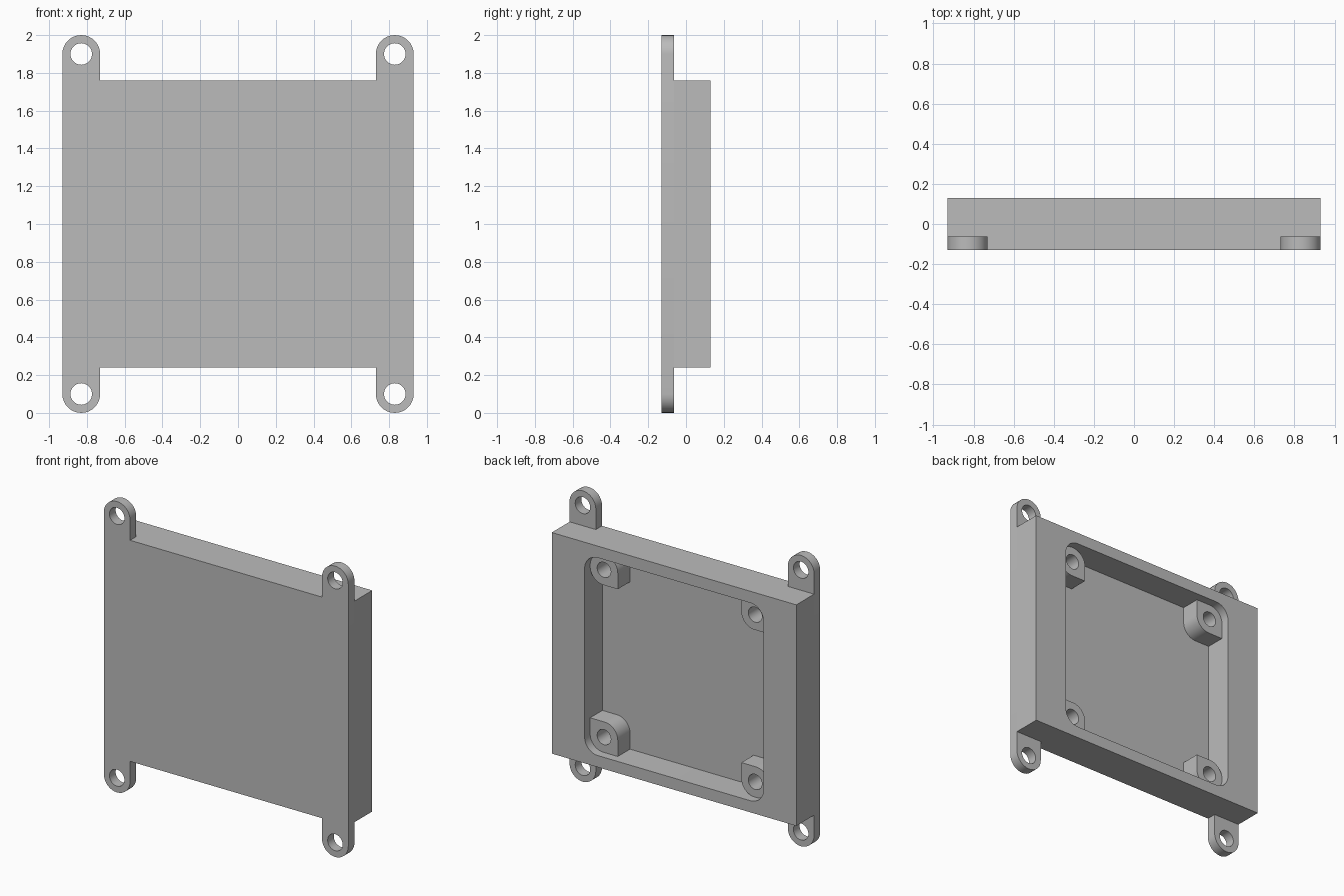
import bpy, bmesh, math

cube = bpy.data.objects.get("Cube")
if cube:
    bpy.data.objects.remove(cube, do_unlink=True)

# Main dimensions
FRONT, FLOOR, BOSS_TOP, BACK = -0.13, -0.063, 0.07, 0.13
HALF_W, LOW, HIGH, MID = 0.93, 0.24, 1.76, 1.0
TAB_X, TAB_R, TAB_HOLE = 0.83, 0.10, 0.057
POCKET, POCKET_R = 0.68, 0.10
BOSS_C, BOSS_HALF, BOSS_HOLE = 0.575, 0.105, 0.052

grey = bpy.data.materials.new("plain_grey")
grey.use_nodes = True
colour = (0.5, 0.5, 0.5, 1)
grey.diffuse_color = colour
grey.node_tree.nodes["Principled BSDF"].inputs["Base Color"].default_value = colour


def arc(cx, cz, r, start, end, steps=16):
    """Points on an arc, angles in degrees."""
    angles = [math.radians(start + (end - start) * i / steps) for i in range(steps + 1)]
    return [(cx + r * math.cos(a), cz + r * math.sin(a)) for a in angles]


def circle(cx, cz, r):
    return arc(cx, cz, r, 0, 360, 40)[:-1]


def rounded_rect(cx, cz, hx, hz, radii):
    """Rectangle with one radius per corner, counter-clockwise from (+x, +z)."""
    points = []
    for i, (sx, sz) in enumerate([(1, 1), (-1, 1), (-1, -1), (1, -1)]):
        r = radii[i]
        x, z = cx + sx * (hx - r), cz + sz * (hz - r)
        points += arc(x, z, r, 90 * i, 90 * i + 90) if r else [(x, z)]
    return points


def slab(name, loops, y0, y1):
    """Extrude an outline with holes along y."""
    bm = bmesh.new()
    edges = []
    for loop in loops:
        verts = [bm.verts.new((x, y0, z)) for x, z in loop]
        edges += [bm.edges.new((v, verts[i - 1])) for i, v in enumerate(verts)]
    bmesh.ops.triangle_fill(bm, edges=edges, use_beauty=True, use_dissolve=False)
    result = bmesh.ops.extrude_face_region(bm, geom=bm.faces[:])
    moved = [g for g in result["geom"] if isinstance(g, bmesh.types.BMVert)]
    bmesh.ops.translate(bm, verts=moved, vec=(0, y1 - y0, 0))
    bmesh.ops.recalc_face_normals(bm, faces=bm.faces[:])
    mesh = bpy.data.meshes.new(name)
    bm.to_mesh(mesh)
    bm.free()
    mesh.materials.append(grey)
    obj = bpy.data.objects.new(name, mesh)
    bpy.context.collection.objects.link(obj)
    bpy.ops.object.select_all(action='DESELECT')
    obj.select_set(True)
    bpy.context.view_layer.objects.active = obj
    bpy.ops.object.shade_smooth_by_angle(angle=math.radians(30))
    return obj


# Front plate with four rounded mounting tabs
inner = TAB_X - TAB_R
top, bottom = 2 - TAB_R, TAB_R
outline = (arc(TAB_X, top, TAB_R, 0, 180) + [(inner, HIGH), (-inner, HIGH)]
           + arc(-TAB_X, top, TAB_R, 0, 180)
           + arc(-TAB_X, bottom, TAB_R, 180, 360) + [(-inner, LOW), (inner, LOW)]
           + arc(TAB_X, bottom, TAB_R, 180, 360))
tab_holes = [circle(sx * TAB_X, z, TAB_HOLE) for sx in (-1, 1) for z in (bottom, top)]
slab("front_plate", [outline] + tab_holes, FRONT, FLOOR)

# Thick frame around the open pocket at the back
frame = rounded_rect(0, MID, HALF_W, (HIGH - LOW) / 2, (0, 0, 0, 0))
pocket = rounded_rect(0, MID, POCKET, POCKET, [POCKET_R] * 4)
slab("pocket_frame", [frame, pocket], FLOOR, BACK)

# Screw bosses in the pocket corners, each rounded on the same two opposite corners
for sx, side in ((-1, "right"), (1, "left")):
    for sz, level in ((-1, "lower"), (1, "upper")):
        x, z = sx * BOSS_C, MID + sz * BOSS_C
        block = rounded_rect(x, z, BOSS_HALF, BOSS_HALF, (0, POCKET_R, 0, POCKET_R))
        slab(f"{level}_{side}_boss", [block, circle(x, z, BOSS_HOLE)], FLOOR, BOSS_TOP)
